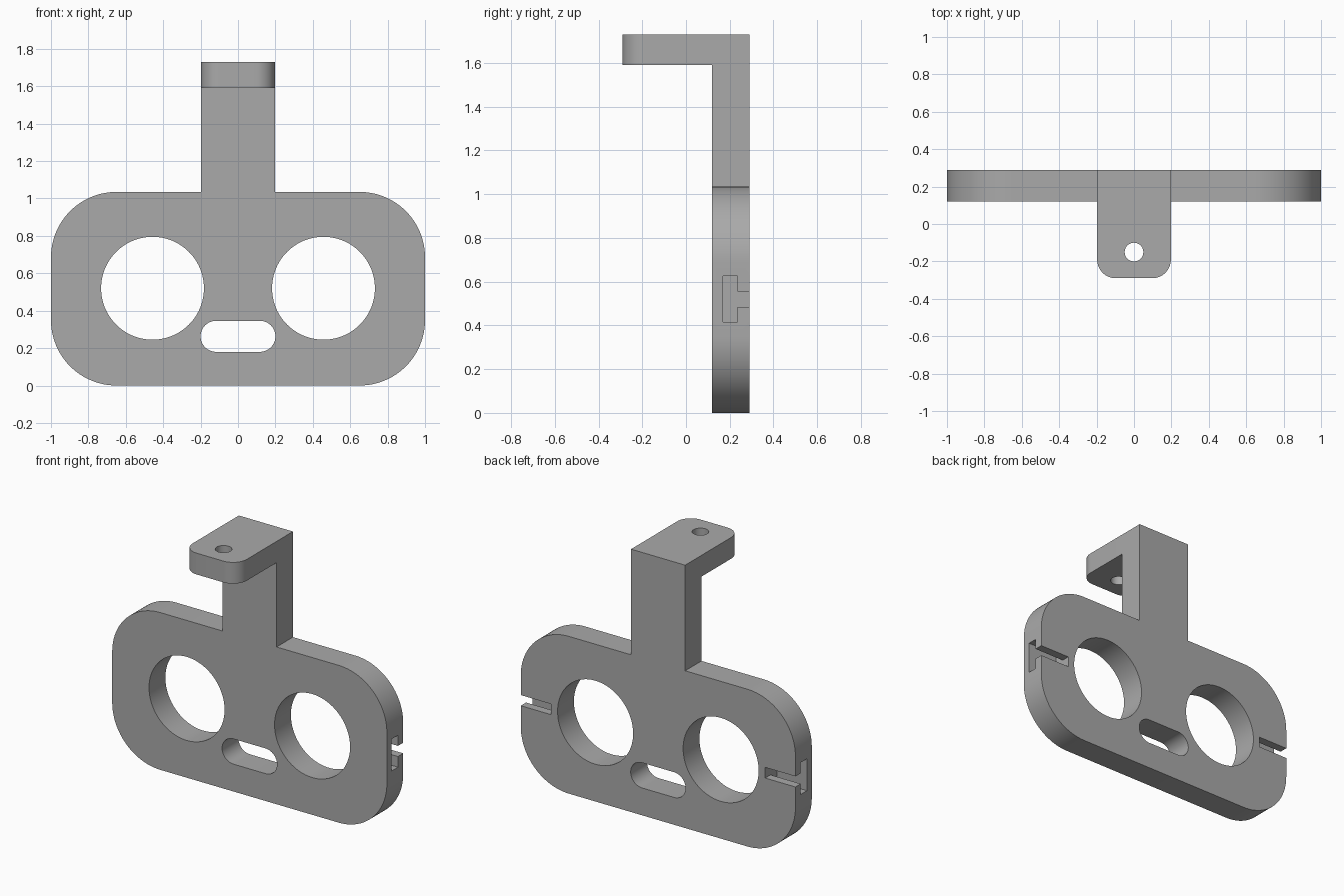
import bpy
import bmesh
from math import sin, cos, pi, radians

cube = bpy.data.objects.get("Cube")
if cube:
    bpy.data.objects.remove(cube, do_unlink=True)

grey = bpy.data.materials.new("plain grey")
grey.use_nodes = True
colour = (0.4, 0.4, 0.4, 1)
grey.diffuse_color = colour
grey.node_tree.nodes["Principled BSDF"].inputs["Base Color"].default_value = colour


def outline(u0, u1, v0, v1, low=0, high=0, steps=16):
    """Counter-clockwise rectangle with rounded low and high corners."""
    corners = [(u1, v0, -1, 1, low, 3), (u1, v1, -1, -1, high, 0),
               (u0, v1, 1, -1, high, 1), (u0, v0, 1, 1, low, 2)]
    pts = []
    for u, v, du, dv, r, quarter in corners:
        for i in range(steps + 1 if r else 1):
            a = (quarter + i / steps) * pi / 2
            pts.append((u + r * (du + cos(a)) if r else u,
                        v + r * (dv + sin(a)) if r else v))
    return pts


def prism(name, pts, start, end, axis="Y"):
    """Extrude an outline along Y (outline in XZ) or Z (outline in XY)."""
    place = {"Y": lambda u, v, w: (u, w, v), "Z": lambda u, v, w: (u, v, w)}[axis]
    bm = bmesh.new()
    face = bm.faces.new([bm.verts.new(place(u, v, start)) for u, v in pts])
    side = bmesh.ops.extrude_face_region(bm, geom=[face])["geom"]
    moved = [g for g in side if isinstance(g, bmesh.types.BMVert)]
    bmesh.ops.translate(bm, verts=moved, vec=place(0, 0, end - start))
    bmesh.ops.remove_doubles(bm, verts=bm.verts, dist=1e-5)
    bmesh.ops.recalc_face_normals(bm, faces=bm.faces)
    mesh = bpy.data.meshes.new(name)
    bm.to_mesh(mesh)
    bm.free()
    obj = bpy.data.objects.new(name, mesh)
    bpy.context.collection.objects.link(obj)
    mesh.materials.append(grey)
    return obj


def combine(target, tool, operation):
    """Apply a boolean and discard the tool."""
    tool.hide_render = True
    mod = target.modifiers.new(tool.name, "BOOLEAN")
    mod.operation, mod.object, mod.solver = operation, tool, "EXACT"
    bpy.context.view_layer.objects.active = target
    bpy.ops.object.modifier_apply(modifier=mod.name)
    bpy.data.objects.remove(tool, do_unlink=True)


FRONT, BACK, MID = 0.12, 0.29, 0.52
HALF = 0.197  # half width of the arm

# Plate, upright arm and forward shelf joined into one body
body = prism("bracket_body", outline(-1, 1, 0, 1.035, 0.35, 0.35, 24), FRONT, BACK)
combine(body, prism("arm", outline(-HALF, HALF, 0.8, 1.73), FRONT, BACK), "UNION")
shelf = outline(-HALF, HALF, -0.29, BACK, low=0.1)
combine(body, prism("shelf", shelf, 1.59, 1.73, "Z"), "UNION")

# Through holes: oblong slot below the middle, screw hole in the shelf
slot = outline(-0.2, 0.2, 0.18, 0.346, 0.083, 0.083)
combine(body, prism("slot_cutter", slot, 0, 0.4), "DIFFERENCE")
screw = outline(-0.05, 0.05, -0.2, -0.1, 0.05, 0.05, 8)
combine(body, prism("screw_cutter", screw, 1.5, 1.8, "Z"), "DIFFERENCE")

# Each side: large round opening and a T-shaped groove in the edge
R = 0.275
for s in (-1, 1):
    cx = s * 0.457
    ring = outline(cx - R, cx + R, MID - R, MID + R, R, R, 24)
    combine(body, prism("opening_cutter", ring, 0, 0.4), "DIFFERENCE")
    u0, u1 = sorted((s * 0.78, s * 1.1))
    head = outline(u0, u1, MID - 0.105, MID + 0.105)
    combine(body, prism("groove_head_cutter", head, 0.17, 0.235), "DIFFERENCE")
    stem = outline(u0, u1, MID - 0.035, MID + 0.035)
    combine(body, prism("groove_stem_cutter", stem, 0.2, 0.4), "DIFFERENCE")

# Smooth curved walls, crisp edges
bpy.ops.object.select_all(action="DESELECT")
body.select_set(True)
bpy.context.view_layer.objects.active = body
bpy.ops.object.shade_smooth_by_angle(angle=radians(30))
